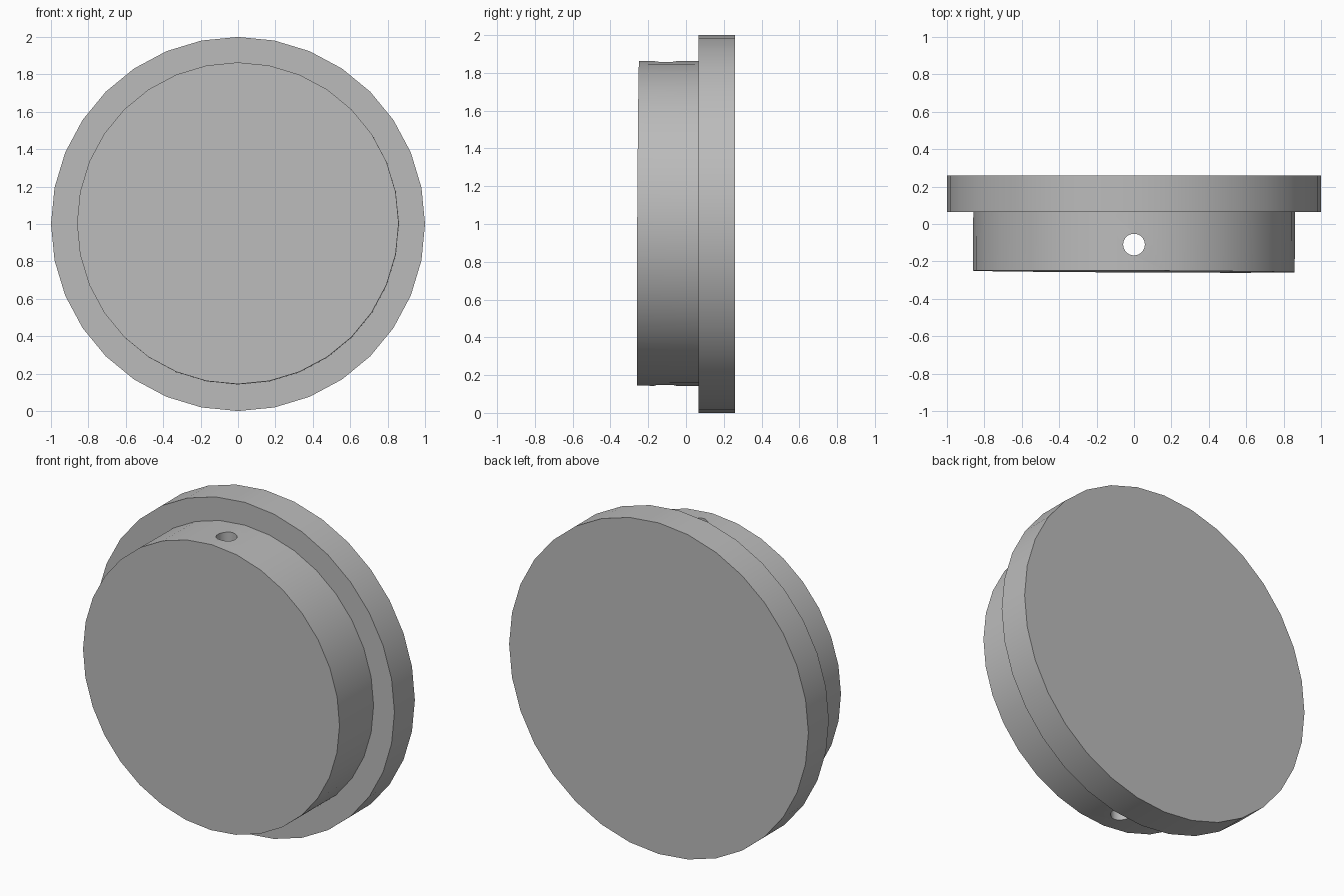
import bpy
import math

cube = bpy.data.objects.get("Cube")
if cube:
    bpy.data.objects.remove(cube, do_unlink=True)

GREY = (0.5, 0.5, 0.5, 1.0)
grey = bpy.data.materials.new("plain_grey")
grey.use_nodes = True
grey.diffuse_color = GREY
grey.node_tree.nodes["Principled BSDF"].inputs["Base Color"].default_value = GREY


def cylinder(name, radius, depth, location, rotation):
    bpy.ops.mesh.primitive_cylinder_add(vertices=32, radius=radius, depth=depth,
                                        location=location, rotation=rotation)
    obj = bpy.context.object
    obj.name = name
    obj.data.materials.append(grey)
    return obj


def disc(name, radius, front, back, tilt_x=0.0, tilt_z=0.0):
    """Cylinder lying along y, between two depths."""
    return cylinder(name, radius, back - front, (0, (front + back) / 2, 1),
                    (math.pi / 2 + tilt_x, 0, tilt_z))


def smooth(obj):
    bpy.ops.object.select_all(action='DESELECT')
    obj.select_set(True)
    bpy.context.view_layer.objects.active = obj
    bpy.ops.object.shade_smooth_by_angle(angle=math.radians(30))


# Wide rear flange
flange = disc("rear_flange", 1.0, 0.065, 0.26)
smooth(flange)

# Narrower front drum, seated very slightly askew in the flange
drum = disc("front_drum", 0.86, -0.254, 0.1, -0.006, -0.005)
drum.location.z = 1.003

# Vertical pin hole right through the drum
cutter = cylinder("pin_hole_cutter", 0.058, 2.4, (0, -0.11, 1), (0, 0, 0))
cutter.hide_render = True
hole = drum.modifiers.new("pin_hole", 'BOOLEAN')
hole.operation = 'DIFFERENCE'
hole.solver = 'EXACT'
hole.object = cutter
bpy.ops.object.select_all(action='DESELECT')
drum.select_set(True)
bpy.context.view_layer.objects.active = drum
bpy.ops.object.modifier_apply(modifier=hole.name)
bpy.data.objects.remove(cutter, do_unlink=True)
smooth(drum)
